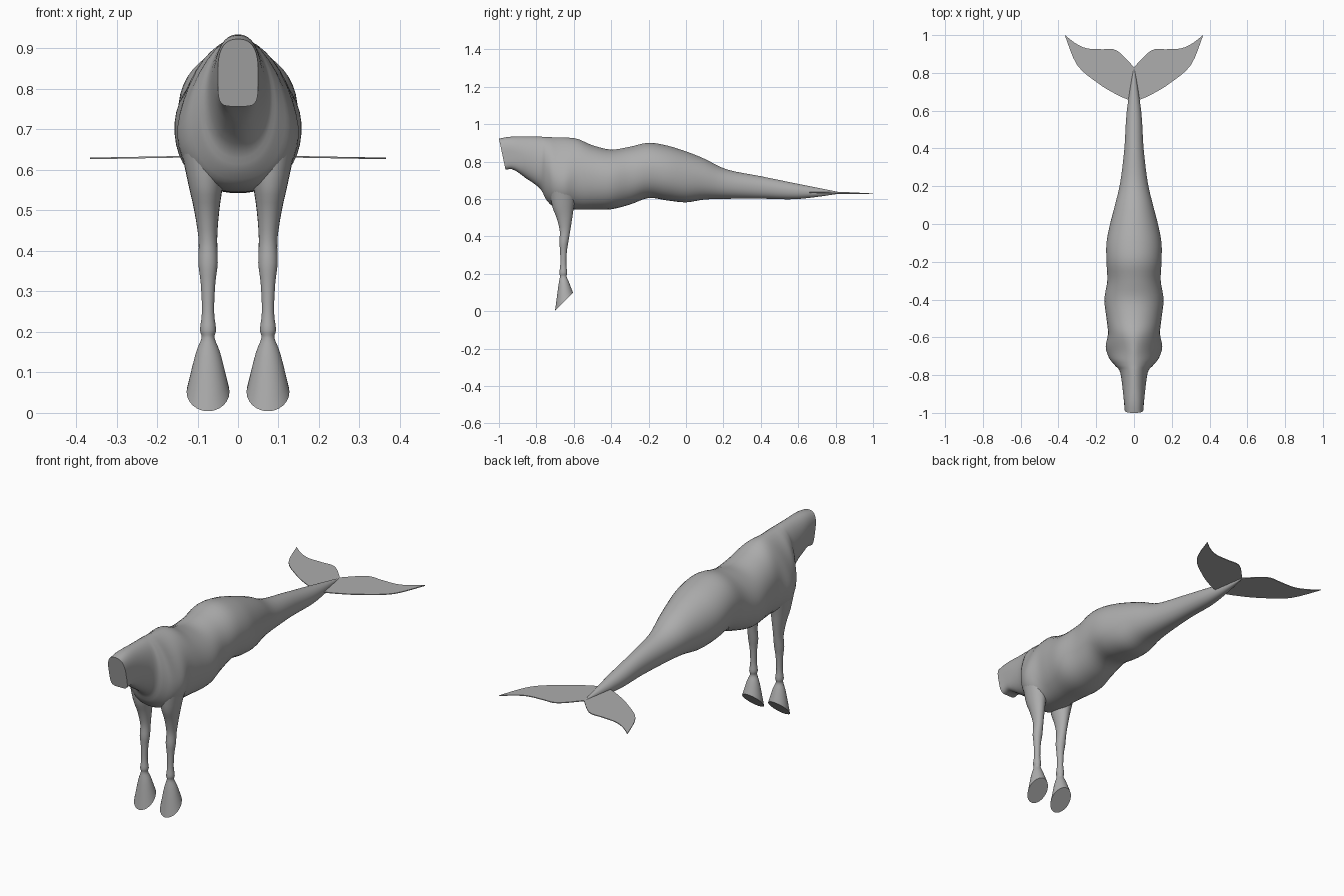
import bpy, bmesh, math

if "Cube" in bpy.data.objects:
    bpy.data.objects.remove(bpy.data.objects["Cube"])

grey = bpy.data.materials.new("hide grey")
grey.diffuse_color = (0.42, 0.42, 0.42, 1)
grey.use_nodes = True
grey.node_tree.nodes["Principled BSDF"].inputs["Base Color"].default_value = grey.diffuse_color


def smooth_rows(rows, steps):
    """Catmull-Rom interpolation between the section rows."""
    out = []
    for i in range(len(rows) - 1):
        p0, p1, p2 = rows[max(i - 1, 0)], rows[i], rows[i + 1]
        p3 = rows[min(i + 2, len(rows) - 1)]
        for s in range(steps):
            t = s / steps
            out.append([0.5 * (2 * b + (c - a) * t + (2 * a - 5 * b + 4 * c - d) * t * t
                               + (3 * b - a - 3 * c + d) * t ** 3)
                        for a, b, c, d in zip(p0, p1, p2, p3)])
    out.append(list(rows[-1]))
    return out


def finish(name, bm, angle=50):
    bmesh.ops.recalc_face_normals(bm, faces=bm.faces)
    mesh = bpy.data.meshes.new(name)
    bm.to_mesh(mesh)
    bm.free()
    mesh.materials.append(grey)
    ob = bpy.data.objects.new(name, mesh)
    bpy.context.collection.objects.link(ob)
    bpy.ops.object.select_all(action='DESELECT')
    ob.select_set(True)
    bpy.context.view_layer.objects.active = ob
    bpy.ops.object.shade_smooth_by_angle(angle=math.radians(angle))
    return ob


def loft(name, rings):
    """Skin closed rings of points and cap both ends."""
    bm = bmesh.new()
    vs = [[bm.verts.new(p) for p in ring] for ring in rings]
    n = len(vs[0])
    for a, b in zip(vs, vs[1:]):
        for i in range(n):
            j = (i + 1) % n
            bm.faces.new((a[i], a[j], b[j], b[i]))
    bm.faces.new(vs[0])
    bm.faces.new(vs[-1])
    return finish(name, bm)


def body_ring(row, n=40):
    """Upright section: peaked at the withers, boxy and leaning at the cut neck."""
    y, top, bot, w = row
    withers = math.exp(-((y + .67) / .08) ** 2)
    cut = max(0, (-.86 - y) / .14)
    zw = (top + bot) / 2 - .045 * withers
    upper, lower = 2 - .45 * withers + .6 * cut, 2.2 + 2.8 * cut
    pts = []
    for i in range(n):
        a = 2 * math.pi * (i + 0.5) / n
        c, s = math.cos(a), math.sin(a)
        e = 2 / (upper if s > 0 else lower)
        x = w * math.copysign(abs(c) ** e, c)
        z = zw + ((top - zw) if s > 0 else (bot - zw)) * abs(s) ** e
        pts.append((x, y + .035 * cut * (top - z) / (top - bot), z))
    return pts


# Body, from the cut neck back to the tail tip: y, top, bottom, half width
body_rows = [
    (-1.00, .923, .757, .050),
    (-.93, .934, .752, .055),
    (-.79, .934, .665, .072),
    (-.75, .932, .600, .100),
    (-.71, .931, .560, .132),
    (-.65, .930, .547, .150),
    (-.58, .922, .543, .138),
    (-.50, .888, .543, .146),
    (-.40, .865, .545, .157),
    (-.30, .880, .570, .142),
    (-.20, .901, .605, .146),
    (-.10, .886, .592, .146),
    (0, .855, .582, .127),
    (.10, .815, .597, .101),
    (.22, .758, .601, .073),
    (.40, .722, .602, .051),
    (.60, .681, .600, .038),
    (.83, .635, .630, .002),
]
loft("body", [body_ring(r) for r in smooth_rows(body_rows, 4)])

# Front leg sections: z, y, half width, half depth
leg_rows = [
    (.640, -.655, .056, .072),
    (.560, -.657, .042, .058),
    (.500, -.650, .031, .042),
    (.430, -.647, .023, .028),
    (.370, -.653, .024, .024),
    (.320, -.655, .018, .018),
    (.250, -.656, .015, .016),
    (.205, -.656, .020, .021),
    (.185, -.656, .016, .018),
    (.145, -.655, .031, .028),
    (.052, -.652, .053, .048),
]


def leg_ring(row, side, n=24):
    """Oval section that tilts progressively toward the slanted sole."""
    z, y, rx, ry = row
    x = side * (.074 + .04 * max(0, z - .42))
    tilt = .048 * max(0, (.18 - z) / .128)
    angles = [2 * math.pi * i / n for i in range(n)]
    return [(x + rx * math.cos(a), y + ry * math.sin(a), z + tilt * math.sin(a))
            for a in angles]


for side, label in ((1, "right"), (-1, "left")):
    loft("front_leg_" + label, [leg_ring(r, side) for r in smooth_rows(leg_rows, 3)])

# Tail flukes: thin swept plates, drooping slightly toward the tips
trailing = [(0, .83), (.09, .918), (.17, .925), (.25, .930), (.31, .957), (.365, 1.0)]
leading = [(0, .66), (.035, .66), (.11, .695), (.19, .745), (.30, .84), (.365, .996)]
trailing, leading = smooth_rows(trailing, 4), smooth_rows(leading, 4)
for side, label in ((1, "right"), (-1, "left")):
    bm = bmesh.new()
    strips = [[[bm.verts.new((side * x, y, .635 - .018 * x + dz)) for x, y in edge]
               for edge in (trailing, leading)] for dz in (.002, -.002)]
    (ta, la), (tb, lb) = strips
    for i in range(len(ta) - 1):
        for a, b in ((ta, la), (tb, lb), (ta, tb), (la, lb)):
            bm.faces.new((a[i], a[i + 1], b[i + 1], b[i]))
    for k in (0, -1):
        bm.faces.new((ta[k], la[k], lb[k], tb[k]))
    finish("tail_fluke_" + label, bm, 30)
